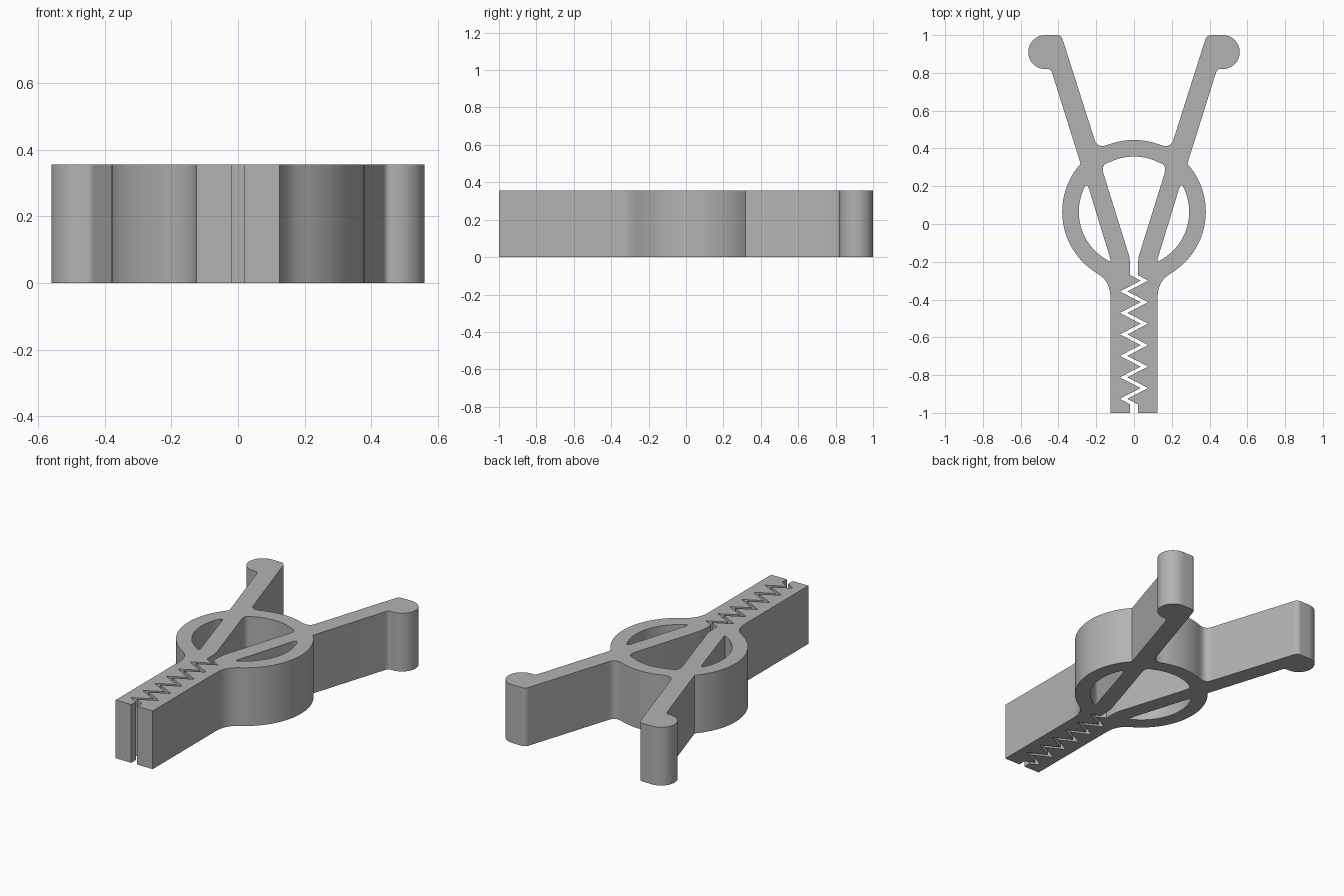
import bpy
import bmesh
from math import sin, cos, radians
from mathutils import Vector

if "Cube" in bpy.data.objects:
    bpy.data.objects.remove(bpy.data.objects["Cube"])

HEIGHT = 0.355
RING_Y, RING_OUT, RING_IN = 0.065, 0.38, 0.292
TEETH, PITCH = 6, 0.1137


def arc(cx, cy, r, start, end, n=24):
    angles = [radians(start + (end - start) * i / n) for i in range(n + 1)]
    return [(cx + r * cos(a), cy + r * sin(a)) for a in angles]


def bend(a, corner, b, n=8):
    """Rounded corner from a to b."""
    a, c, b = Vector(a), Vector(corner), Vector(b)
    return [tuple(a * (1 - t) ** 2 + c * 2 * t * (1 - t) + b * t * t)
            for t in (i / n for i in range(n + 1))]


def mirrored(points):
    return [(-x, y) for x, y in reversed(points)]


def teeth(side):
    """Zigzag edge of one jaw, from the hinge down to the tip."""
    shift = 0.02 * side
    points = [(shift, -0.27)]
    for i in range(TEETH):
        y = -0.30 - i * PITCH
        points += [(0.055 + shift, y), (-0.055 + shift, y - PITCH / 2)]
    return points + [(shift, -0.955), (shift, -1)]


# Outer edge: ring top, handle, knob, ring side, jaw
outer = arc(0, RING_Y, RING_OUT, 90, 70, 10)
outer += bend((0.13, 0.422), (0.195, 0.395), (0.21, 0.45))[1:]
outer += bend((0.377, 0.975), (0.385, 1), (0.41, 1))
outer += arc(0.47, 0.91, 0.09, 90, -95)
outer += bend((0.455, 0.82), (0.44, 0.82), (0.432, 0.795))
outer += arc(0, RING_Y, RING_OUT, 42, -59, 36)
outer += bend((0.19, -0.265), (0.125, -0.304), (0.125, -0.39))
outer += [(0.125, -1)]

# Inner edge of the lever, up to the middle of the ring
inner = bend((0.02, -0.24), (0.02, -0.19), (0.027, -0.165))
inner += bend((0.16, 0.262), (0.178, 0.313), (0.135, 0.325))
inner += arc(0, RING_Y, RING_IN, 62, 90, 12)

# Opening between lever and ring side
opening = arc(0, RING_Y, RING_IN, -58, 26, 30)
opening += bend((0.258, 0.203), (0.246, 0.212), (0.237, 0.182), 5)
opening += bend((0.127, -0.178), (0.116, -0.204), (0.14, -0.193), 5)

body = (outer + teeth(1)[::-1] + inner + mirrored(inner)[1:]
        + teeth(-1) + mirrored(outer)[:-1])

# Fill the profile and extrude it
bm = bmesh.new()
for loop in (body, opening, mirrored(opening)):
    verts = [bm.verts.new((x, y, 0)) for x, y in loop]
    for i, v in enumerate(verts):
        bm.edges.new((verts[i - 1], v))
bmesh.ops.triangle_fill(bm, use_beauty=True, edges=bm.edges[:], normal=(0, 0, 1))
result = bmesh.ops.extrude_face_region(bm, geom=bm.faces[:])
top = [g for g in result["geom"] if isinstance(g, bmesh.types.BMVert)]
bmesh.ops.translate(bm, verts=top, vec=(0, 0, HEIGHT))
bmesh.ops.recalc_face_normals(bm, faces=bm.faces[:])
mesh = bpy.data.meshes.new("clip_body")
bm.to_mesh(mesh)
bm.free()

clip = bpy.data.objects.new("clip_body", mesh)
bpy.context.collection.objects.link(clip)

# Plain grey plastic
grey = bpy.data.materials.new("grey_plastic")
grey.use_nodes = True
colour = (0.45, 0.45, 0.45, 1)
grey.diffuse_color = colour
grey.node_tree.nodes["Principled BSDF"].inputs["Base Color"].default_value = colour
mesh.materials.append(grey)

bpy.ops.object.select_all(action="DESELECT")
clip.select_set(True)
bpy.context.view_layer.objects.active = clip
bpy.ops.object.shade_smooth_by_angle(angle=radians(30))
